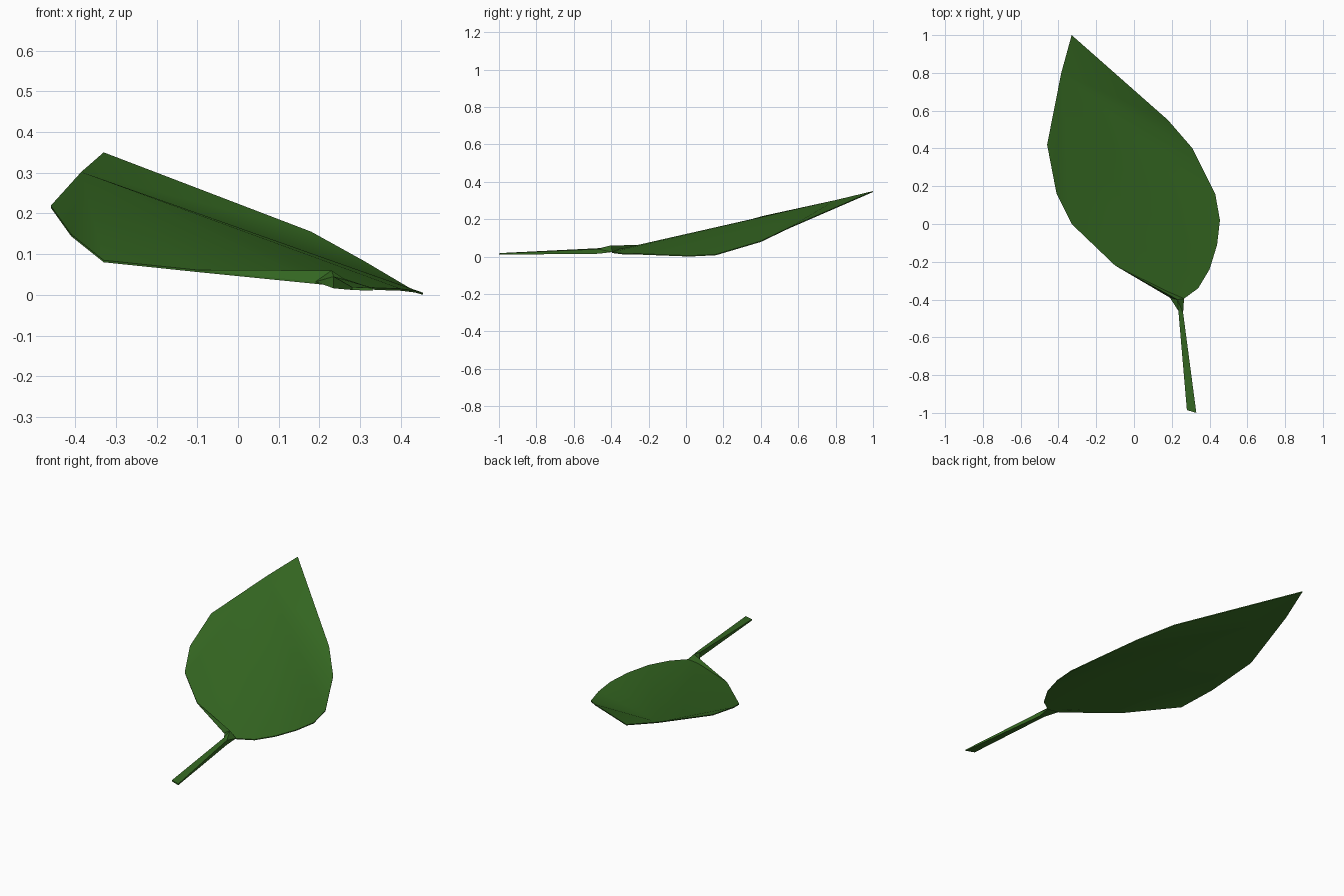
import bpy, bmesh, math

if "Cube" in bpy.data.objects:
    bpy.data.objects.remove(bpy.data.objects["Cube"])

green = bpy.data.materials.new("leaf green")
green.diffuse_color = (0.036, 0.14, 0.016, 1)
green.use_nodes = True
green.node_tree.nodes["Principled BSDF"].inputs["Base Color"].default_value = green.diffuse_color


def finish(bm, name):
    bmesh.ops.recalc_face_normals(bm, faces=bm.faces)
    me = bpy.data.meshes.new(name)
    bm.to_mesh(me)
    bm.free()
    me.materials.append(green)
    ob = bpy.data.objects.new(name, me)
    bpy.context.collection.objects.link(ob)
    bpy.ops.object.select_all(action='DESELECT')
    ob.select_set(True)
    bpy.context.view_layer.objects.active = ob
    bpy.ops.object.shade_smooth_by_angle(angle=math.radians(40))
    return ob


def fan_sheet(name, outline, thick):
    """Thin closed sheet whose faces fan out from the first outline point."""
    bm = bmesh.new()
    top = [bm.verts.new(p) for p in outline]
    low = [bm.verts.new((x, y, z - thick)) for x, y, z in outline]
    n = len(outline)
    for i in range(1, n - 1):
        bm.faces.new((top[0], top[i], top[i + 1]))
        bm.faces.new((low[0], low[i + 1], low[i]))
    for i in range(n):
        k = (i + 1) % n
        bm.faces.new((top[i], low[i], low[k], top[k]))
    return finish(bm, name)


def hull(name, points):
    bm = bmesh.new()
    vs = [bm.verts.new(p) for p in points]
    res = bmesh.ops.convex_hull(bm, input=vs)
    loose = [v for v in bm.verts if not v.link_faces]
    bmesh.ops.delete(bm, geom=loose, context='VERTS')
    return finish(bm, name)


# Blade: outline runs down the left edge, across the base, up to the tip
base_l, base_r = (0.19, -0.39, 0.032), (0.265, -0.395, 0.024)
shoulder = (-0.10, -0.22, 0.061)
fan_sheet("leaf_blade", [
    (-0.385, 0.80, 0.302), (-0.46, 0.42, 0.219), (-0.41, 0.16, 0.149),
    (-0.33, 0.0, 0.085), shoulder, base_l, base_r,
    (0.34, -0.34, 0.017), (0.40, -0.24, 0.015), (0.44, -0.11, 0.010),
    (0.455, 0.02, 0.005), (0.43, 0.16, 0.012), (0.31, 0.40, 0.083),
    (0.18, 0.55, 0.155), (-0.33, 1.0, 0.350)], 0.005)

# Raised lip where the stalk joins the blade
crest = (0.23, -0.40, 0.060)
neck = [(0.235, -0.46, 0.016), (0.235, -0.46, 0.045),
        (0.26, -0.47, 0.015), (0.26, -0.47, 0.040)]
hull("blade_lip", [shoulder, base_l, base_r, crest])
hull("stalk_collar", neck + [crest, base_l, base_r])

# Stalk: narrow bar, slightly wider at the cut end
hull("stalk", neck + [(0.28, -0.985, 0.012), (0.28, -0.985, 0.019),
                      (0.33, -1.0, 0.010), (0.33, -1.0, 0.017)])
